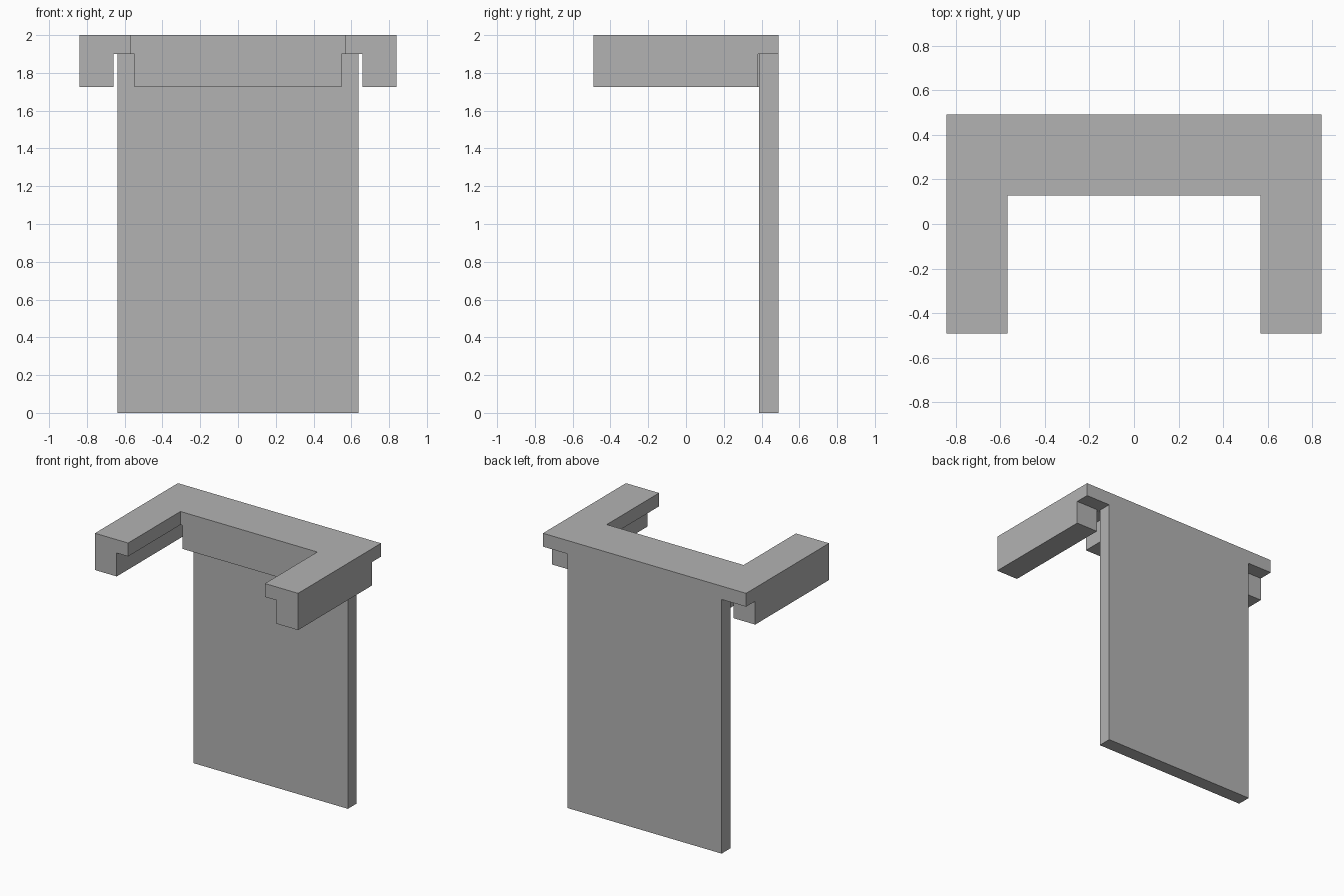
import bpy
import bmesh

cube = bpy.data.objects.get("Cube")
if cube:
    bpy.data.objects.remove(cube, do_unlink=True)

grey = bpy.data.materials.new("plain grey")
grey.use_nodes = True
colour = (0.45, 0.45, 0.45, 1)
grey.diffuse_color = colour
grey.node_tree.nodes["Principled BSDF"].inputs["Base Color"].default_value = colour

# Shared dimensions
TOP, SLAB_BASE, RAIL_BASE = 2.0, 1.9, 1.725
HALF_WIDTH, HALF_DEPTH = 0.84, 0.49
PANEL_FRONT, INNER_X, INNER_Y = 0.387, 0.566, 0.128


def prism(name, outline, z0, z1):
    """Extrude an outline in x, y from z0 up to z1."""
    bm = bmesh.new()
    face = bm.faces.new([bm.verts.new((x, y, z0)) for x, y in outline])
    grown = bmesh.ops.extrude_face_region(bm, geom=[face])["geom"]
    verts = [g for g in grown if isinstance(g, bmesh.types.BMVert)]
    bmesh.ops.translate(bm, verts=verts, vec=(0, 0, z1 - z0))
    bmesh.ops.recalc_face_normals(bm, faces=bm.faces)
    mesh = bpy.data.meshes.new(name)
    bm.to_mesh(mesh)
    bm.free()
    mesh.materials.append(grey)
    obj = bpy.data.objects.new(name, mesh)
    bpy.context.collection.objects.link(obj)
    return obj


def box(name, x0, x1, y0, y1, z0, z1):
    return prism(name, [(x0, y0), (x1, y0), (x1, y1), (x0, y1)], z0, z1)


# U-shaped top slab, open to the front
half = [(HALF_WIDTH, HALF_DEPTH), (HALF_WIDTH, -HALF_DEPTH),
        (INNER_X, -HALF_DEPTH), (INNER_X, INNER_Y)]
prism("top_slab", half + [(-x, y) for x, y in reversed(half)], SLAB_BASE, TOP)

# Tall back panel, flush with the back of the slab
box("back_panel", -0.638, 0.638, PANEL_FRONT, HALF_DEPTH, 0, SLAB_BASE)

# Block under the slab, in front of the panel
box("rear_rail", -0.548, 0.548, INNER_Y, PANEL_FRONT, RAIL_BASE, SLAB_BASE)

# Outer rails under both arms
for side, sign in (("left", 1), ("right", -1)):
    x0, x1 = sorted((sign * 0.66, sign * HALF_WIDTH))
    box(side + "_arm_rail", x0, x1, -HALF_DEPTH, 0.382, RAIL_BASE, SLAB_BASE)
